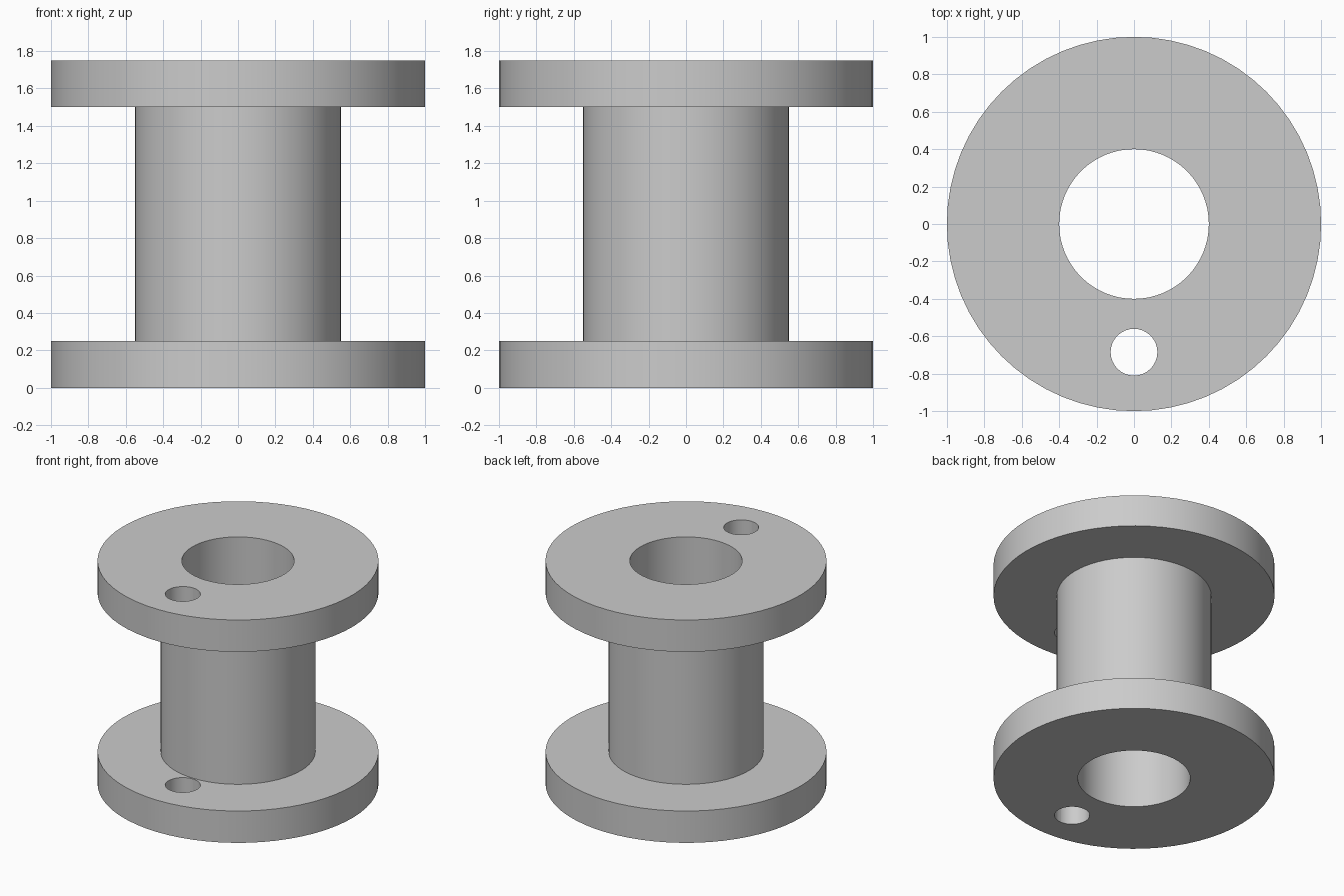
import bpy, bmesh
from math import tau
from mathutils import Matrix

cube = bpy.data.objects.get("Cube")
if cube:
    bpy.data.objects.remove(cube, do_unlink=True)

SEGMENTS = 64
HEIGHT, FLANGE = 1.75, 0.25
R_FLANGE, R_HUB, R_BORE = 1.0, 0.55, 0.4
R_HOLE, HOLE_Y = 0.125, -0.685

grey = bpy.data.materials.new("light grey")
grey.use_nodes = True
colour = (0.6, 0.6, 0.6, 1)
grey.diffuse_color = colour
grey.node_tree.nodes["Principled BSDF"].inputs["Base Color"].default_value = colour


def add_object(name, bm):
    bmesh.ops.recalc_face_normals(bm, faces=bm.faces)
    mesh = bpy.data.meshes.new(name)
    bm.to_mesh(mesh)
    bm.free()
    mesh.materials.append(grey)
    obj = bpy.data.objects.new(name, mesh)
    bpy.context.collection.objects.link(obj)
    return obj


# Spool body: closed profile of bore, flanges and hub, turned around z
half = [(R_BORE, 0), (R_FLANGE, 0), (R_FLANGE, FLANGE), (R_HUB, FLANGE)]
profile = half + [(r, HEIGHT - z) for r, z in reversed(half)]
bm = bmesh.new()
verts = [bm.verts.new((r, 0, z)) for r, z in profile]
edges = [bm.edges.new((v, verts[i - 1])) for i, v in enumerate(verts)]
bmesh.ops.spin(bm, geom=verts + edges, cent=(0, 0, 0), axis=(0, 0, 1),
               angle=tau, steps=SEGMENTS, use_merge=True)
bmesh.ops.remove_doubles(bm, verts=bm.verts, dist=0.0001)
spool = add_object("spool_body", bm)

# Small hole through both flanges
bm = bmesh.new()
bmesh.ops.create_cone(bm, cap_ends=True, segments=SEGMENTS // 2,
                      radius1=R_HOLE, radius2=R_HOLE, depth=HEIGHT + 0.4,
                      matrix=Matrix.Translation((0, HOLE_Y, HEIGHT / 2)))
cutter = add_object("hole_cutter", bm)
cutter.hide_render = True

cut = spool.modifiers.new("thread_hole", 'BOOLEAN')
cut.operation = 'DIFFERENCE'
cut.solver = 'EXACT'
cut.object = cutter

bpy.ops.object.select_all(action='DESELECT')
bpy.context.view_layer.objects.active = spool
spool.select_set(True)
bpy.ops.object.modifier_apply(modifier=cut.name)
bpy.data.objects.remove(cutter, do_unlink=True)
bpy.ops.object.shade_smooth_by_angle()
